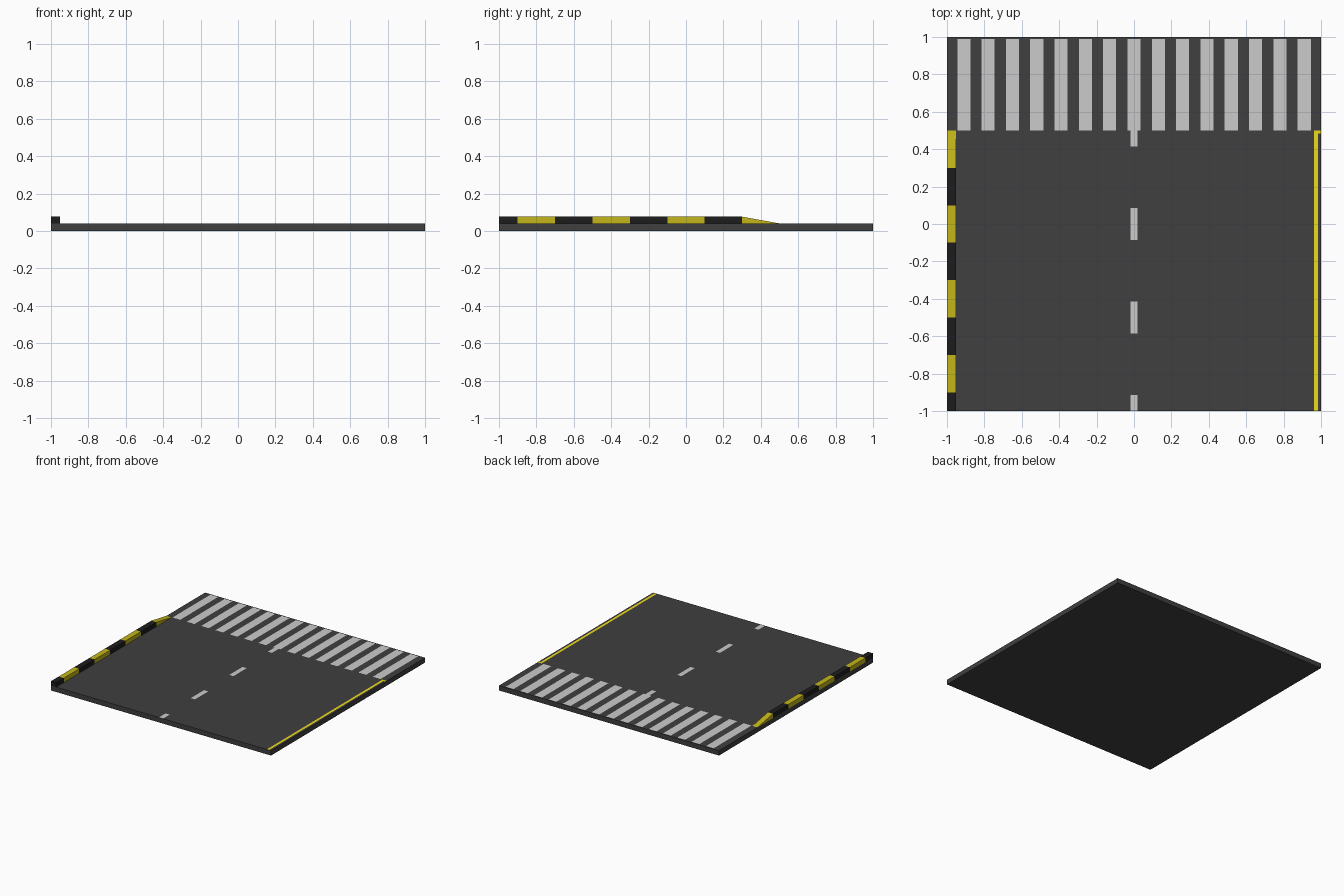
import bpy, bmesh

if "Cube" in bpy.data.objects:
    bpy.data.objects.remove(bpy.data.objects["Cube"])

def material(name, rgb):
    m = bpy.data.materials.new(name)
    m.diffuse_color = (*rgb, 1)
    m.use_nodes = True
    m.node_tree.nodes["Principled BSDF"].inputs["Base Color"].default_value = m.diffuse_color
    return m

ASPHALT = material("asphalt", (0.05, 0.05, 0.05))
WHITE = material("white_paint", (0.75, 0.72, 0.75))
YELLOW = material("yellow_paint", (0.85, 0.72, 0.01))
CURB_YELLOW = material("curb_yellow", (0.55, 0.47, 0.01))
CURB_BLACK = material("curb_black", (0.012, 0.012, 0.012))

TOP = 0.04        # road surface height
CURB_TOP = 0.076
PAINT = 0.001     # paint sits just above the asphalt

def add_object(name, bm, mat):
    mesh = bpy.data.meshes.new(name)
    bmesh.ops.recalc_face_normals(bm, faces=bm.faces)
    bm.to_mesh(mesh)
    bm.free()
    mesh.materials.append(mat)
    bpy.context.collection.objects.link(bpy.data.objects.new(name, mesh))

def block(name, x0, x1, y0, y1, z0, z1, mat, slope_end=None):
    """Box; slope_end lowers the top edge at y1 to make a ramp."""
    bm = bmesh.new()
    for v in bmesh.ops.create_cube(bm, size=1)["verts"]:
        top = slope_end if (slope_end is not None and v.co.y > 0) else z1
        v.co = (x1 if v.co.x > 0 else x0,
                y1 if v.co.y > 0 else y0,
                top if v.co.z > 0 else z0)
    bmesh.ops.remove_doubles(bm, verts=bm.verts, dist=1e-5)
    add_object(name, bm, mat)

def paint(name, rects, mat):
    """Flat road markings given as (x0, x1, y0, y1)."""
    bm = bmesh.new()
    for x0, x1, y0, y1 in rects:
        bm.faces.new([bm.verts.new((x, y, TOP + PAINT))
                      for x, y in ((x0, y0), (x1, y0), (x1, y1), (x0, y1))])
    mesh_name = name
    add_object(mesh_name, bm, mat)

# Road slab
block("road_slab", -1, 1, -1, 1, 0, TOP, ASPHALT)

# Curb in alternating colours, ending in a ramp
edges = [-1, -0.9, -0.7, -0.5, -0.3, -0.1, 0.1, 0.3]
for i in range(7):
    block(f"curb_block_{i}", -1, -0.953, edges[i], edges[i + 1], TOP, CURB_TOP,
          CURB_YELLOW if i % 2 else CURB_BLACK)
block("curb_ramp", -1, -0.953, 0.3, 0.5, TOP, CURB_TOP, CURB_YELLOW, slope_end=TOP)

# Pedestrian crossing
centres = [-0.91 + 0.13 * i for i in range(15)]
paint("crossing_stripes", [(c - 0.035, c + 0.035, 0.5, 0.99) for c in centres], WHITE)

# Dashed centre line, clipped at the road end and the crossing
dashes = [(max(c - 0.086, -1), min(c + 0.086, 0.5)) for c in (-1, -0.5, 0, 0.5)]
paint("centre_line", [(-0.019, 0.019, a, b) for a, b in dashes], WHITE)

# Yellow edge line with a short return to the road edge
paint("edge_line", [(0.963, 0.983, -1, 0.5), (0.983, 1, 0.483, 0.5)], YELLOW)

# All paint faces upward
for name in ("crossing_stripes", "centre_line", "edge_line"):
    mesh = bpy.data.objects[name].data
    for p in mesh.polygons:
        if p.normal.z < 0:
            p.flip()
